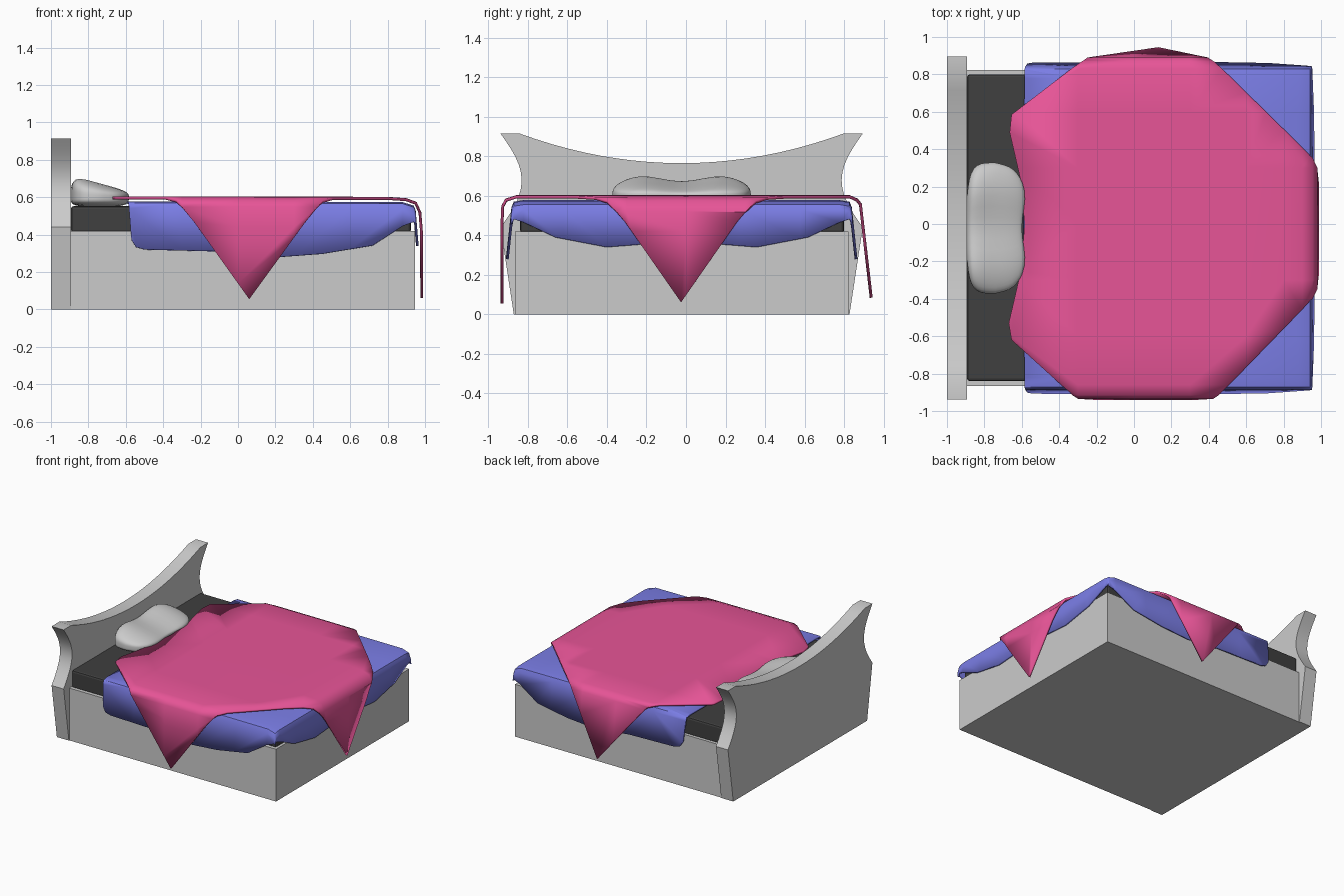
import bpy, bmesh, math

if "Cube" in bpy.data.objects:
    bpy.data.objects.remove(bpy.data.objects["Cube"])

CY = -0.022  # centre line of the bed


def material(name, rgb):
    m = bpy.data.materials.new(name)
    m.diffuse_color = (*rgb, 1)
    m.use_nodes = True
    m.node_tree.nodes["Principled BSDF"].inputs["Base Color"].default_value = m.diffuse_color
    return m


def finish(name, bm, mat=None, angle=None):
    bmesh.ops.recalc_face_normals(bm, faces=bm.faces) if angle is None else None
    me = bpy.data.meshes.new(name)
    bm.to_mesh(me)
    bm.free()
    ob = bpy.data.objects.new(name, me)
    bpy.context.collection.objects.link(ob)
    if mat:
        me.materials.append(mat)
    if angle is not None:
        bpy.ops.object.select_all(action='DESELECT')
        ob.select_set(True)
        bpy.context.view_layer.objects.active = ob
        bpy.ops.object.shade_smooth_by_angle(angle=math.radians(angle))
    return ob


def box(name, x0, x1, y0, y1, z0, z1, mat=None, bevel=0):
    bm = bmesh.new()
    bmesh.ops.create_cube(bm, size=1)
    for v in bm.verts:
        v.co = ((x0 + x1) / 2 + v.co.x * (x1 - x0), (y0 + y1) / 2 + v.co.y * (y1 - y0),
                (z0 + z1) / 2 + v.co.z * (z1 - z0))
    ob = finish(name, bm, mat)
    if bevel:
        b = ob.modifiers.new("bevel", 'BEVEL')
        b.width, b.segments = bevel, 2
    return ob


def lengths(profile):
    out = [0.0]
    for a, b in zip(profile, profile[1:]):
        out.append(out[-1] + math.dist(a, b))
    return out


def along(profile, s):
    """Point (outward, height) at arc length s of an edge profile."""
    ls = lengths(profile)
    for i in range(len(ls) - 1):
        if s <= ls[i + 1] or i == len(ls) - 2:
            t = (s - ls[i]) / (ls[i + 1] - ls[i])
            a, b = profile[i], profile[i + 1]
            return a[0] + t * (b[0] - a[0]), a[1] + t * (b[1] - a[1])


def draped_sheet(name, outline, front, back, foot, cy, thick, mat):
    """Cut a flat outline at the fold lines, then bend it over the bed edges."""
    bm = bmesh.new()
    f = bm.faces.new([bm.verts.new((x, y, 0)) for x, y in outline])
    f.normal_update()
    if f.normal.z < 0:
        f.normal_flip()
    cuts = [((s, 0, 0), (1, 0, 0)) for s in lengths(foot)[1:-1] + [-0.3, 0, 0.3, 0.6]]
    cuts += [((0, -s, 0), (0, 1, 0)) for s in lengths(front)[1:-1] + [0, 0.3, 0.6]]
    cuts += [((0, s, 0), (0, 1, 0)) for s in lengths(back)[1:-1] + [0.3, 0.6]]
    for co, no in cuts:
        bmesh.ops.bisect_plane(bm, geom=bm.verts[:] + bm.edges[:] + bm.faces[:],
                               plane_co=co, plane_no=no, dist=1e-5)
    top = front[0][1]
    for v in bm.verts:
        x, y = v.co.x, v.co.y
        zx = zy = top
        if x > 0:
            x, zx = along(foot, x)
        side = 1 if y >= 0 else -1
        y, zy = along(back if side > 0 else front, abs(y))
        v.co = (x, cy + side * y, zx + zy - top)
    ob = finish(name, bm, mat, 50)
    s = ob.modifiers.new("thickness", 'SOLIDIFY')
    s.thickness, s.offset = thick, -1
    return ob


dark = material("dark_fabric", (0.05, 0.05, 0.05))
blue = material("blue_fabric", (0.2, 0.21, 0.8))
pink = material("pink_fabric", (0.8, 0.09, 0.31))

# Base and mattress
box("bed_base", -0.9, 0.945, -0.867, 0.823, 0, 0.42)
box("mattress", -0.893, 0.925, -0.84, 0.80, 0.41, 0.553, dark, 0.015)

# Headboard: half profile mirrored, then extruded
half = [(0.85, 0)]
half += [(0.917 - 0.107 * math.sin(math.pi * i / 12), 0.44 + 0.475 * i / 12) for i in range(13)]
half += [(0.82 * i / 10, 0.765 + 0.15 * (i / 10) ** 2) for i in range(10, -1, -1)]
ring = half + [(-y, z) for y, z in reversed(half[:-1])]
bm = bmesh.new()
face = bm.faces.new([bm.verts.new((-1, CY + y, z)) for y, z in ring])
ext = bmesh.ops.extrude_face_region(bm, geom=[face])
bmesh.ops.translate(bm, vec=(0.107, 0, 0),
                    verts=[g for g in ext["geom"] if isinstance(g, bmesh.types.BMVert)])
bmesh.ops.recalc_face_normals(bm, faces=bm.faces)
finish("headboard", bm, None, 30)

# Pillow: rounded block with two bumps, sloping toward the foot
bm = bmesh.new()
bmesh.ops.create_cube(bm, size=2)
bmesh.ops.subdivide_edges(bm, edges=bm.edges[:], cuts=11, use_grid_fill=True)
for v in bm.verts:
    p = v.co / sum(abs(c) ** 4 for c in v.co) ** 0.25
    bump = 0.86 - 0.14 * math.cos(math.pi * p.y / 0.62)
    z = p.z * (0.078 - 0.045 * p.x) * bump if p.z > 0 else p.z * 0.05
    v.co = (-0.742 + 0.153 * p.x - 0.01 * math.cos(5 * p.y) * max(p.x, 0),
            CY + 0.35 * p.y * (1 - 0.1 * max(p.x, 0)), 0.6 + z)
bmesh.ops.recalc_face_normals(bm, faces=bm.faces)
finish("pillow", bm, None, 60)

# Blue blanket hanging over both sides and the foot
side = [(0, 0.578), (0.80, 0.578), (0.85, 0.57), (0.862, 0.54), (0.89, 0.28)]
foot = [(0, 0.578), (0.88, 0.574), (0.94, 0.555), (0.95, 0.53), (0.966, 0.34)]
edge = [(-0.59, 0.4), (-0.585, 0.85), (-0.57, 1.05), (-0.545, 1.09), (-0.5, 1.103), (-0.1, 1.113),
        (0.2, 1.144), (0.45, 1.124), (0.72, 1.078), (0.985, 0.904), (1.11, 0.64), (1.16, 0.38)]
outline = [(x, -y) for x, y in edge] + [(1.13, 0)] + edge[::-1]
draped_sheet("blue_blanket", outline, side, side, foot, CY, 0.014, blue)

# Pink throw laid diagonally with three hanging corners
front = [(0, 0.605), (0.86, 0.603), (0.915, 0.585), (0.935, 0.55), (0.94, 0.44), (0.94, 0.055)]
back = [(0, 0.605), (0.83, 0.603), (0.87, 0.585), (0.89, 0.56), (0.945, 0.087)]
foot = [(0, 0.605), (0.80, 0.602), (0.90, 0.595), (0.955, 0.575), (0.98, 0.52),
        (0.988, 0.42), (1.0, 0.06)]
foot[-1] = (0.99, 0.06)
outline = [(-0.585, 0), (-0.605, -0.25), (-0.67, -0.53), (-0.655, -0.62), (-0.34, -0.905),
           (-0.235, -1.04), (0.06, -1.453), (0.36, -1.04), (0.46, -0.91), (0.945, -0.41),
           (1.069, -0.31), (1.479, -0.025), (1.069, 0.26), (0.945, 0.365), (0.40, 0.9),
           (0.13, 1.384), (-0.27, 0.88), (-0.655, 0.585), (-0.665, 0.49), (-0.61, 0.25)]
draped_sheet("pink_throw", outline, front, back, foot, 0, 0.015, pink)
